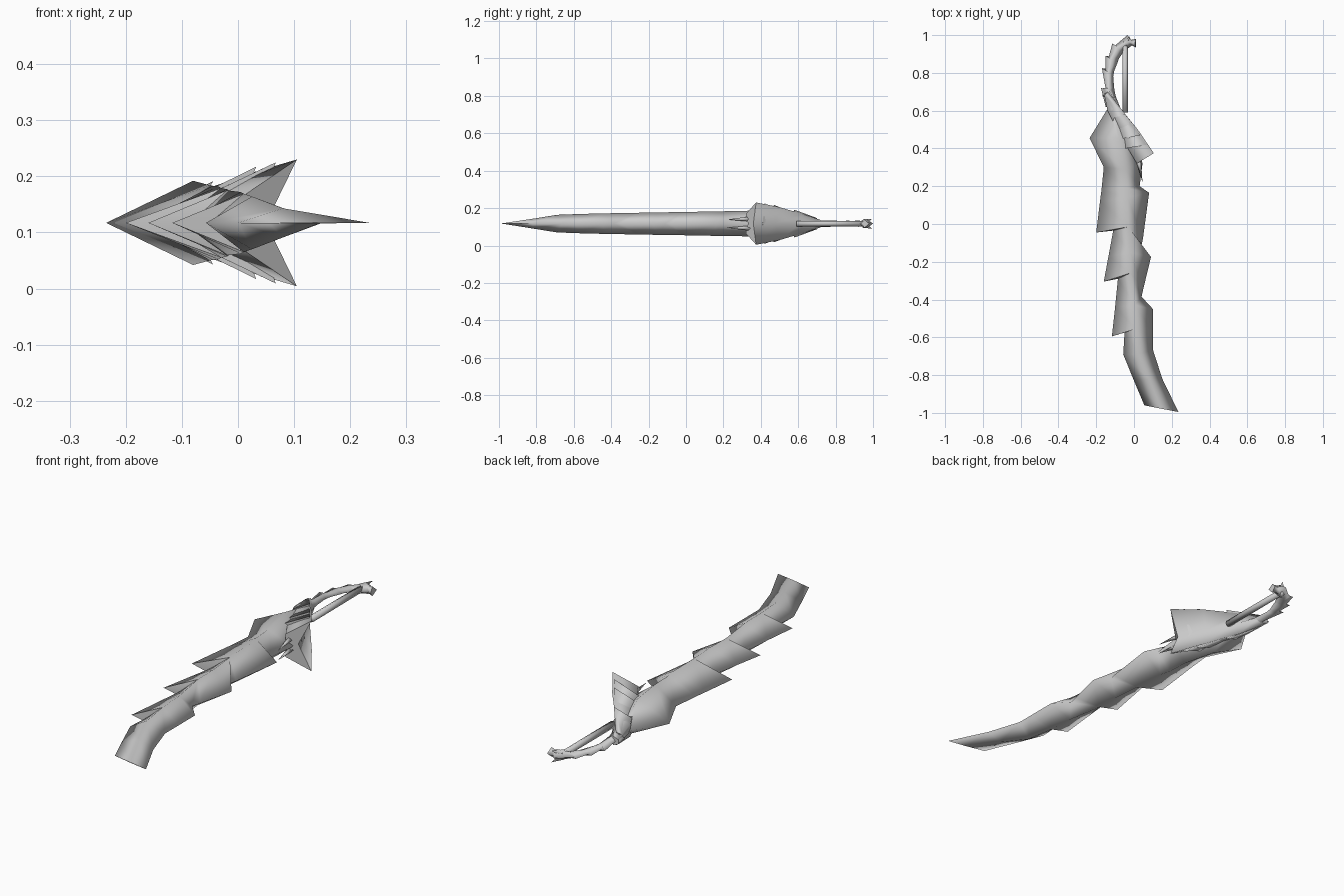
import bpy, bmesh, math
from mathutils import Vector

if "Cube" in bpy.data.objects:
    bpy.data.objects.remove(bpy.data.objects["Cube"])

MID = 0.117  # height of the symmetry plane
metal = bpy.data.materials.new("grey_metal")
metal.diffuse_color = (0.6, 0.6, 0.6, 1)
metal.use_nodes = True
metal.node_tree.nodes["Principled BSDF"].inputs["Base Color"].default_value = metal.diffuse_color


def finish(name, bm, angle):
    bmesh.ops.remove_doubles(bm, verts=bm.verts, dist=0.0005)
    bmesh.ops.recalc_face_normals(bm, faces=bm.faces)
    me = bpy.data.meshes.new(name)
    bm.to_mesh(me)
    bm.free()
    ob = bpy.data.objects.new(name, me)
    bpy.context.collection.objects.link(ob)
    me.materials.append(metal)
    bpy.ops.object.select_all(action='DESELECT')
    bpy.context.view_layer.objects.active = ob
    ob.select_set(True)
    bpy.ops.object.shade_smooth_by_angle(angle=math.radians(angle))
    return ob


def loft(name, rows, angle=180):
    """Sections: left edge, ridge, right edge, ridge half height, left half height.
    Rounded shading all over; tooth steps and end caps stay crisp."""
    bm = bmesh.new()
    rings = []
    for left, ridge, right, h, *w in rows:
        w = w[0] if w else 0
        pts = [(*left, MID + w), (*ridge, MID + h), (*right, MID), (*ridge, MID - h)]
        if w:
            pts.append((*left, MID - w))
        rings.append([bm.verts.new(p) for p in pts])
    for n, (a, b) in enumerate(zip(rings, rings[1:])):
        for i in range(len(a)):
            j = (i + 1) % len(a)
            step = rows[n][1] == rows[n + 1][1]
            if step and 0 < i < 3:
                quad = [a[i], a[j], b[j], b[i]]
                bm.faces.new(quad)
                continue
            f = bm.faces.new((a[i], a[j], b[j], b[i]))
            if step:
                for e in f.edges:
                    if len({e.verts[0], e.verts[1]} & set(a)) != 1:
                        e.smooth = False
    for ring in (rings[0], rings[-1]):
        f = bm.faces.new(ring)
        for e in f.edges:
            e.smooth = False
    return finish(name, bm, angle)


def spike(name, base, tip, r, r2=0.0, sides=4):
    base, tip = Vector(base), Vector(tip)
    axis = tip - base
    bm = bmesh.new()
    bmesh.ops.create_cone(bm, cap_ends=True, segments=sides, radius1=r, radius2=r2, depth=axis.length)
    bm.transform(axis.to_track_quat('Z', 'Y').to_matrix().to_4x4())
    bmesh.ops.translate(bm, verts=bm.verts, vec=(base + tip) / 2)
    return finish(name, bm, 95)


# Blade with saw teeth on the left edge and a wavy right edge
loft("blade", [
    ((-.14, .61), (-.11, .60), (-.07, .60), .03),
    ((-.235, .455), (-.08, .455), (.02, .42), .075),
    ((-.16, .30), (-.05, .29), (.045, .32), .067),
    ((-.172, .18), (-.045, .19), (.03, .20), .066),
    ((-.18, .12), (-.035, .14), (.08, .165), .065),
    ((-.20, -.045), (-.03, -.015), (.047, -.08), .062),
    ((-.11, -.035), (-.03, -.015), (.04, -.11), .062),
    ((-.135, -.17), (-.02, -.15), (.09, -.175), .06),
    ((-.16, -.305), (-.02, -.26), (.05, -.34), .058),
    ((-.085, -.29), (-.02, -.26), (.04, -.385), .058),
    ((-.10, -.44), (.005, -.43), (.10, -.45), .055),
    ((-.117, -.595), (.01, -.555), (.10, -.57), .052),
    ((-.05, -.575), (.01, -.555), (.10, -.60), .052),
    ((-.057, -.69), (.025, -.69), (.10, -.665), .047),
    ((0, -.83), (.08, -.82), (.15, -.82), .026),
    ((.055, -.96), (.145, -.978), (.235, -.995), .001)])

# Swept guard with a broad spine, ending in two tips
loft("guard", [
    ((-.165, .72), (-.14, .72), (-.115, .72), .02, .010),
    ((-.14, .60), (-.08, .62), (-.07, .61), .052, .028),
    ((-.08, .48), (.02, .50), (-.01, .48), .088, .042),
    ((.015, .32), (.105, .375), (.05, .36), .113, .052)])

# Overlapping scale plates on the guard
for y0, y1, h0, h1 in ((.68, .56, .03, .074), (.58, .45, .05, .10), (.50, .40, .07, .108)):
    def x_left(y): return .015 - .40 * (y - .32) ** .85
    def x_tip(y): return .095 - .70 * (y - .375)
    loft("guard_scale", [
        ((x_left(y0) - .005, y0), (x_tip(y0) - .02, y0 + .02), (x_tip(y0) - .05, y0), h0, h0 * .5),
        ((x_left(y1) - .014, y1), (x_tip(y1) - .01, y1 + .02), (x_tip(y1) - .05, y1 + .01), h1, h1 * .5)])

# Prongs gripping the blade
for s in (-1, 1):
    spike("blade_prong", (.02, .36, MID + s * .025), (.045, .22, MID + s * .022), .016)

# Curved grip with serrated outer side
loft("grip", [
    ((-.15, .62), (-.12, .63), (-.08, .62), .03),
    ((-.175, .72), (-.14, .70), (-.10, .69), .022),
    ((-.15, .715), (-.13, .72), (-.105, .72), .018),
    ((-.17, .825), (-.13, .80), (-.11, .78), .016),
    ((-.15, .81), (-.125, .82), (-.105, .81), .014),
    ((-.15, .89), (-.115, .87), (-.085, .86), .016),
    ((-.135, .88), (-.11, .885), (-.08, .875), .014),
    ((-.115, .955), (-.085, .925), (-.06, .905), .017),
    ((-.10, .945), (-.08, .935), (-.05, .915), .014),
    ((-.035, 1.0), (-.03, .965), (-.025, .935), .025),
    ((-.015, .975), (-.015, .96), (-.01, .945), .018),
    ((.01, .98), (.005, .955), (.01, .935), .022)])
for s in (-1, 1):
    spike("pommel_claw", (-.05, .95, MID + s * .008), (-.02, .995, MID + s * .026), .016)

# Straight bar spanning the grip
spike("grip_bar", (-.047, .59, MID), (-.047, .95, MID), .015, .014, 8)
